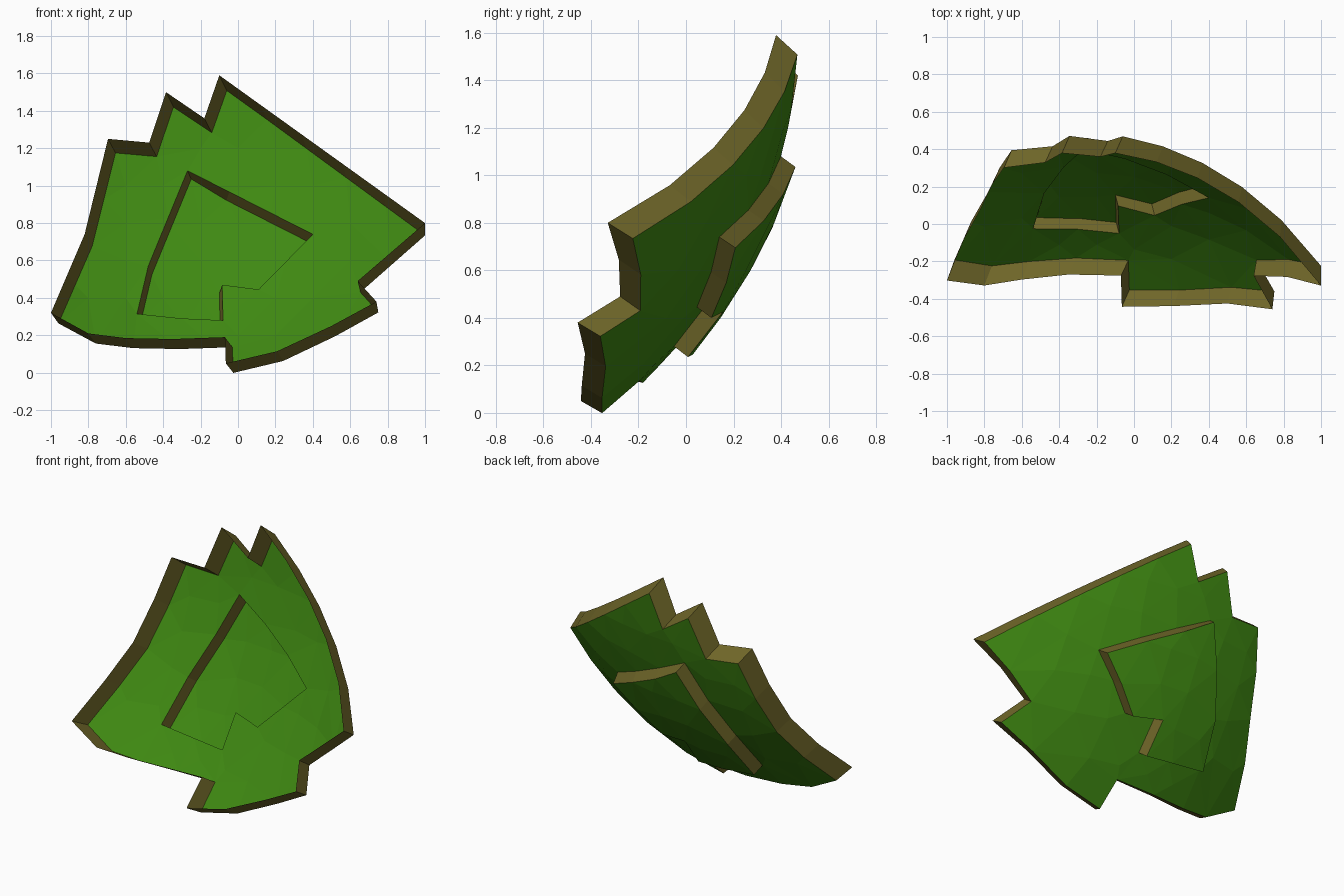
import bpy
import math
from mathutils import Vector
from mathutils.geometry import delaunay_2d_cdt

cube = bpy.data.objects.get("Cube")
if cube:
    bpy.data.objects.remove(cube, do_unlink=True)

# Concentric spheres that carry the rim, the shell and the raised panel
CENTRE = Vector((-0.293, -1.695, 1.7025))
R_RIM, R_SHELL, R_PANEL = 2.086, 2.185, 2.257


def material(name, rgb):
    m = bpy.data.materials.new(name)
    m.use_nodes = True
    m.diffuse_color = (*rgb, 1)
    m.node_tree.nodes["Principled BSDF"].inputs["Base Color"].default_value = (*rgb, 1)
    return m


green = material("leaf green", (0.05, 0.25, 0.006))
brown = material("olive brown", (0.16, 0.135, 0.022))


def on_sphere(p, radius):
    """Place an (x, z) point on the back half of a sphere."""
    dx, dz = p[0] - CENTRE.x, p[1] - CENTRE.z
    return (p[0], CENTRE.y + math.sqrt(radius ** 2 - dx * dx - dz * dz), p[1])


def divide(outline, step):
    """Split the sides of a closed outline so that they can bend."""
    out = []
    for a, b in zip(outline, outline[1:] + outline[:1]):
        a, b = Vector(a), Vector(b)
        n = max(1, round((b - a).length / step))
        out += [a.lerp(b, i / n) for i in range(n)]
    return out


def inside(p, outline):
    hit = False
    for a, b in zip(outline, outline[1:] + outline[:1]):
        if (a.y > p.y) != (b.y > p.y):
            if p.x < a.x + (p.y - a.y) * (b.x - a.x) / (b.y - a.y):
                hit = not hit
    return hit


def make(name, verts, faces, mat):
    mesh = bpy.data.meshes.new(name)
    mesh.from_pydata(verts, [], faces)
    mesh.materials.append(mat)
    mesh.update()
    ob = bpy.data.objects.new(name, mesh)
    bpy.context.collection.objects.link(ob)
    return ob


def sheet(name, outline, hole, radius):
    """Curved faceted sheet inside an outline, less an optional hole."""
    loops = [outline] + ([hole] if hole else [])
    points, edges = [], []
    for loop in loops:
        s, n = len(points), len(loop)
        points += loop
        edges += [(s + i, s + (i + 1) % n) for i in range(n)]
    near = [q for loop in loops for q in divide(loop, 0.04)]
    step = 0.2
    for i in range(-5, 6):
        for j in range(9):
            p = Vector((i * step, j * step))
            if inside(p, outline) and min((p - q).length for q in near) > 0.07:
                points.append(p)
    verts, _, tris, *_ = delaunay_2d_cdt(points, edges, [], 0, 1e-5)
    faces = []
    for t in tris:
        c = sum((verts[k] for k in t), Vector((0, 0))) / len(t)
        if inside(c, outline) and not (hole and inside(c, hole)):
            # Wind so that the face looks away from the sphere centre
            a, b, d = (verts[k] for k in t[:3])
            ccw = (b - a).cross(d - a) > 0
            faces.append(list(reversed(t)) if ccw else list(t))
    return make(name, [on_sphere(v, radius) for v in verts], faces, green)


def wall(name, front, r_front, back, r_back):
    """Ribbon joining two matching outlines."""
    n = len(front)
    verts = [on_sphere(p, r_front) for p in front] + [on_sphere(p, r_back) for p in back]
    faces = [(i, (i + 1) % n, n + (i + 1) % n, n + i) for i in range(n)]
    return make(name, verts, faces, brown)


# Jagged outer outline, clockwise from the right tip
rim = [(1, .8), (.64, .49), (.74, .38), (.5, .25), (.21, .115), (-.065, .05),
       (-.07, .19), (-.35, .18), (-.6, .185), (-.8, .21), (-1, .32),
       (-.82, .74), (-.695, 1.25), (-.475, 1.23), (-.385, 1.5),
       (-.18, 1.36), (-.1, 1.59)]
rim = divide(rim, 0.26)
edge = [p + Vector((.04 - .04 * max(p.x, 0), -.05 - .02 * p.y)) for p in rim]

# Notched panel outline
hole = [(-.27, 1.08), (.4, .74), (.11, .445), (-.085, .47), (-.08, .28),
        (-.3, .29), (-.54, .315), (-.48, .57)]
hole = divide(hole, 0.24)
panel = [p + Vector((.02 if p.x < -.2 else -.015, -.045)) for p in hole]

sheet("shell", edge, hole, R_SHELL)
sheet("raised_panel", panel, None, R_PANEL)
wall("rim_wall", rim, R_RIM, edge, R_SHELL)
wall("panel_wall", hole, R_SHELL, panel, R_PANEL)
